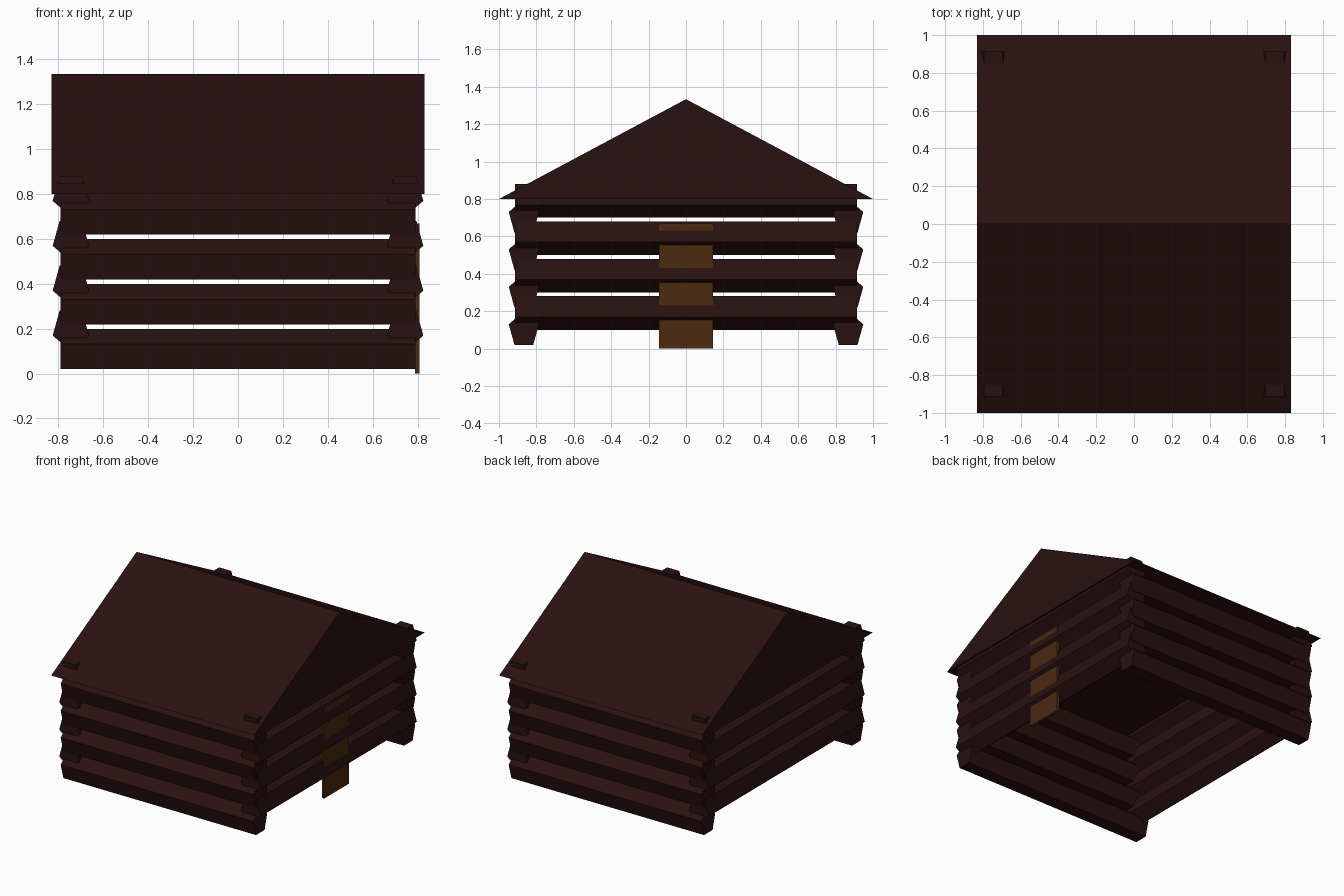
import bpy, bmesh, math
from mathutils import Vector

if "Cube" in bpy.data.objects:
    bpy.data.objects.remove(bpy.data.objects["Cube"])


def material(name, rgb):
    m = bpy.data.materials.new(name)
    m.diffuse_color = (*rgb, 1)
    m.use_nodes = True
    m.node_tree.nodes["Principled BSDF"].inputs["Base Color"].default_value = m.diffuse_color
    return m


wood = material("dark red brown wood", (0.0225, 0.0055, 0.0055))
door_wood = material("door brown", (0.070, 0.0235, 0.0055))


def extrude_profile(name, profile, axis, depth, mat, offset=(0, 0, 0)):
    """Closed prism: the profile is (sideways, up), extruded along x or y about offset."""
    bm = bmesh.new()
    rings = []
    for end in (-depth, depth):
        ring = []
        for s, u in profile:
            co = Vector((end, s, u)) if axis == "x" else Vector((s, end, u))
            ring.append(bm.verts.new(co + Vector(offset)))
        rings.append(ring)
    a, b = rings
    n = len(profile)
    bm.faces.new(a)
    bm.faces.new(b[::-1])
    for i in range(n):
        j = (i + 1) % n
        bm.faces.new((a[i], b[i], b[j], a[j]))
    bmesh.ops.recalc_face_normals(bm, faces=bm.faces)
    mesh = bpy.data.meshes.new(name)
    bm.to_mesh(mesh)
    bm.free()
    mesh.materials.append(mat)
    ob = bpy.data.objects.new(name, mesh)
    bpy.context.collection.objects.link(ob)
    return ob


# Five-sided log section, slightly narrower than tall, point up or point down
def pentagon(flip):
    pts = []
    for k in range(5):
        a = math.radians(90 + 72 * k)
        pts.append((0.085 * math.cos(a), flip * 0.0995 * math.sin(a)))
    return pts


# Log walls: front/back logs point up, side logs point down and sit half a step higher
for i in range(4):
    z = 0.10 + 0.2 * i
    for side, label in ((-1, "front"), (1, "back")):
        extrude_profile(f"{label}_log_{i + 1}", pentagon(1), "x", 0.79, wood,
                        (0, side * 0.867, z))
    for side, label in ((-1, "left"), (1, "right")):
        extrude_profile(f"{label}_log_{i + 1}", pentagon(-1), "y", 0.914, wood,
                        (side * 0.745, 0, z + 0.10))

# Solid gabled roof
extrude_profile("roof", [(-1, 0.80), (1, 0.80), (0, 1.334)], "x", 0.832, wood)

# Door slab set into the right wall
extrude_profile("door", [(-0.145, 0), (0.145, 0), (0.145, 0.668), (-0.145, 0.668)],
                "x", 0.0095, door_wood, (0.799, 0, 0))
